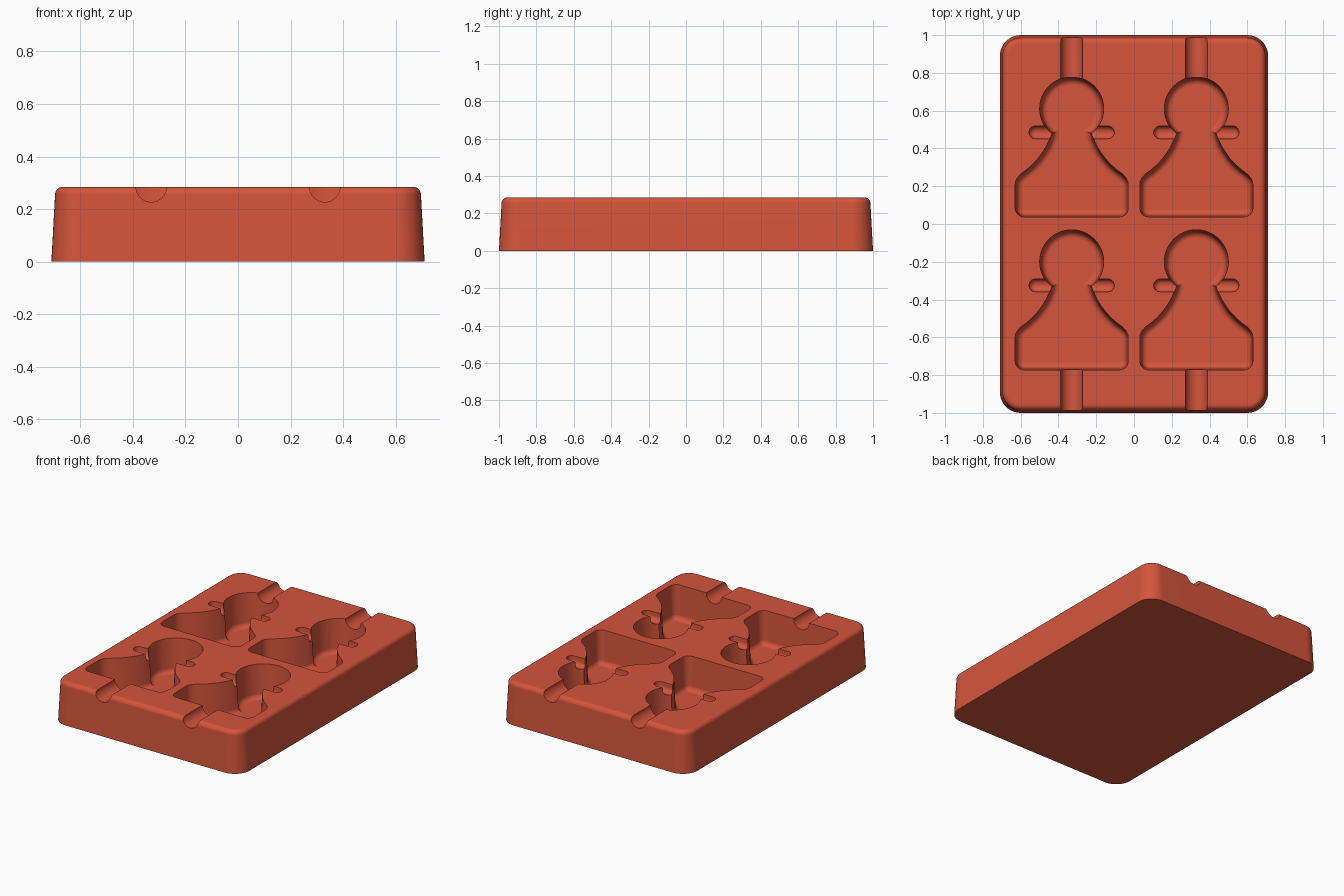
import bpy, bmesh
from math import sin, cos, pi
from mathutils import Vector

if "Cube" in bpy.data.objects:
    bpy.data.objects.remove(bpy.data.objects["Cube"])

TOP, FLOOR = 0.285, 0.055

clay = bpy.data.materials.new("warm_red")
clay.use_nodes = True
clay.diffuse_color = (0.66, 0.09, 0.045, 1)
clay.node_tree.nodes["Principled BSDF"].inputs["Base Color"].default_value = clay.diffuse_color


def arc(cx, cy, r, a0, a1, n):
    return [Vector((cx + r * cos(a0 + (a1 - a0) * i / n),
                    cy + r * sin(a0 + (a1 - a0) * i / n))) for i in range(n + 1)]


def inset(points, d):
    """Move a counter-clockwise outline inwards by d."""
    out = []
    for i, p in enumerate(points):
        a = (p - points[i - 1]).normalized()
        b = (points[(i + 1) % len(points)] - p).normalized()
        na, nb = Vector((-a.y, a.x)), Vector((-b.y, b.x))
        out.append(p + (na + nb) * d / (1 + na.dot(nb)))
    return out


def layered(name, outline, layers, at=(0, 0)):
    """Solid lofted through inset copies of an outline; layers are (inset, z)."""
    bm = bmesh.new()
    rings = [[bm.verts.new((p.x + at[0], p.y + at[1], z)) for p in inset(outline, d)]
             for d, z in layers]
    n = len(outline)
    for lo, hi in zip(rings, rings[1:]):
        for i in range(n):
            bm.faces.new((lo[i], lo[(i + 1) % n], hi[(i + 1) % n], hi[i]))
    bm.faces.new(rings[0][::-1])
    bm.faces.new(rings[-1])
    bmesh.ops.recalc_face_normals(bm, faces=bm.faces)
    mesh = bpy.data.meshes.new(name)
    bm.to_mesh(mesh)
    bm.free()
    mesh.materials.append(clay)
    ob = bpy.data.objects.new(name, mesh)
    bpy.context.collection.objects.link(ob)
    return ob


def rounded(d, r, z, sign, n=6):
    """Quarter-round layers that end flat at height z (sign 1 top, -1 floor)."""
    return [(d + r * (1 - cos(t * pi / 2 / n)), z - sign * r * (1 - sin(t * pi / 2 / n)))
            for t in range(n + 1)]


# Tapered tray with rounded corners and top edge
tray_outline = []
for k, (sx, sy) in enumerate(((1, 1), (-1, 1), (-1, -1), (1, -1))):
    tray_outline += arc(sx * 0.6, sy * 0.89, 0.11, k * pi / 2, (k + 1) * pi / 2, 10)
tray = layered("mould_tray", tray_outline, [(0, 0)] + rounded(0.014, 0.03, TOP, 1))

# Outlines of one cavity, relative to its collar centre
head = arc(0, 0.125, 0.17, 0, 2 * pi, 48)[:-1]
side = [Vector(p) for p in ((0.3, -0.28), (0.298, -0.26), (0.288, -0.24), (0.27, -0.22),
                            (0.24, -0.198), (0.21, -0.172), (0.18, -0.14), (0.155, -0.106),
                            (0.133, -0.07), (0.115, -0.03), (0.104, 0.01), (0.1, 0.1))]
right = arc(0.252, -0.4, 0.048, -pi / 2, 0, 6) + side
skirt = right + [Vector((-p.x, p.y)) for p in reversed(right)]
collar = arc(0.192, 0, 0.035, -pi / 2, pi / 2, 10) + arc(-0.192, 0, 0.035, pi / 2, 1.5 * pi, 10)

deep = [(-0.001, TOP + 0.03)] + rounded(0.01, 0.032, FLOOR, -1)
shallow = [(0, TOP + 0.03)] + rounded(0.002, 0.03, TOP - 0.055, -1)

cutters = []
for x in (-0.33, 0.33):
    for y in (0.485, -0.325):
        for name, outline, layers in (("skirt_cutter", skirt, deep),
                                      ("head_cutter", head, deep),
                                      ("collar_cutter", collar, shallow)):
            cutters.append(layered(name, outline, layers, (x, y)))
    # Half-round stick grooves at both ends
    for y in (0.9, -0.89):
        bpy.ops.mesh.primitive_cylinder_add(vertices=32, radius=0.058, depth=0.29,
                                            location=(x, y, TOP), rotation=(pi / 2, 0, 0))
        groove = bpy.context.object
        groove.name = "groove_cutter"
        groove.data.materials.append(clay)
        cutters.append(groove)

# Carve the tray, then discard the cutters
bpy.ops.object.select_all(action='DESELECT')
bpy.context.view_layer.objects.active = tray
tray.select_set(True)
for c in cutters:
    c.hide_render = True
    m = tray.modifiers.new("carve", 'BOOLEAN')
    m.operation, m.solver, m.object = 'DIFFERENCE', 'EXACT', c
    bpy.ops.object.modifier_apply(modifier=m.name)
for c in cutters:
    bpy.data.objects.remove(c)

# Smooth walls, crisp rims
bpy.ops.object.shade_smooth_by_angle(angle=0.6)
w = tray.modifiers.new("flat_top_shading", 'WEIGHTED_NORMAL')
w.keep_sharp = True
